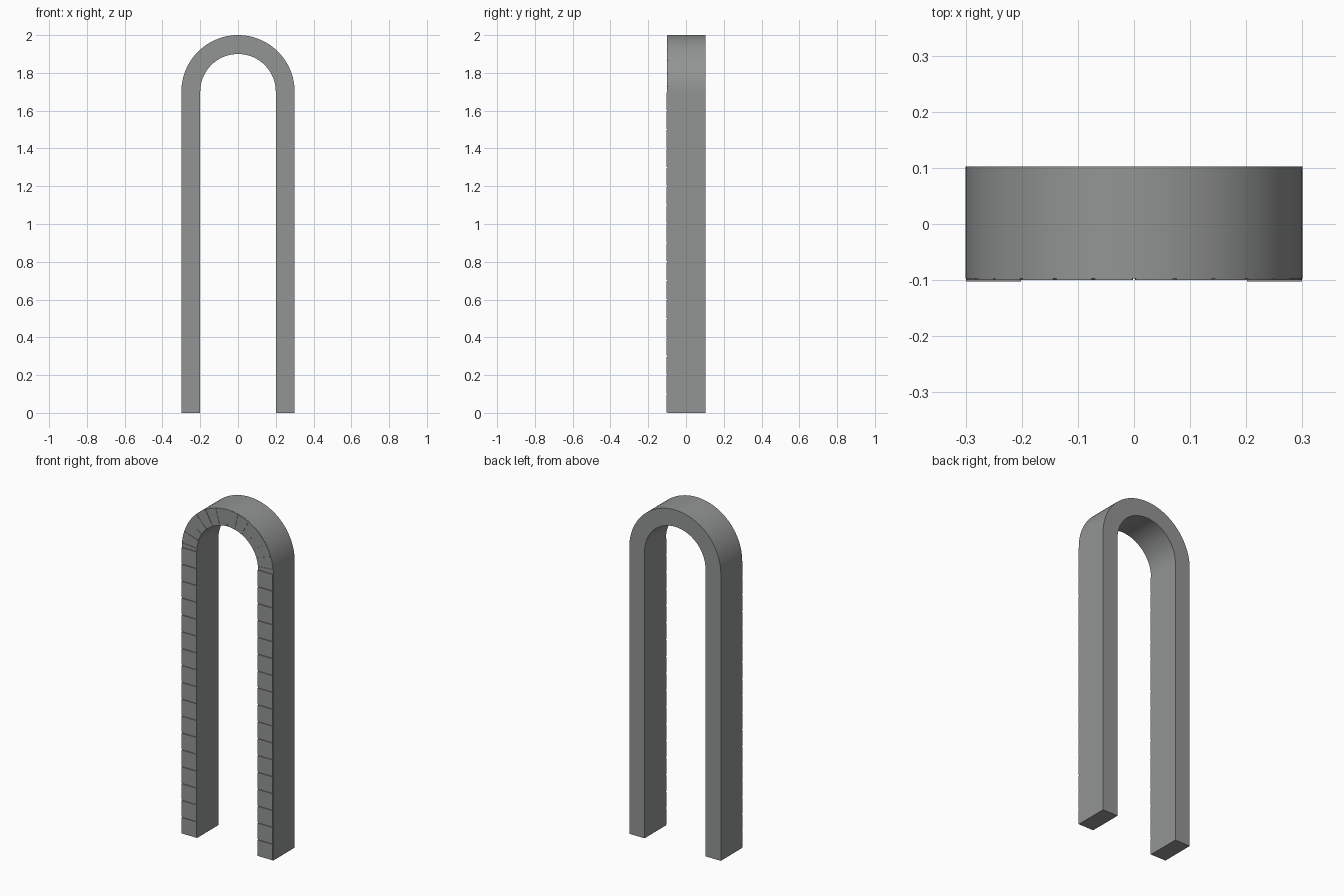
import bpy, bmesh
from math import sin, cos, radians

cube = bpy.data.objects.get("Cube")
if cube:
    bpy.data.objects.remove(cube, do_unlink=True)

stone = bpy.data.materials.new("grey stone")
stone.use_nodes = True
GREY = (0.29, 0.3, 0.295, 1)
stone.diffuse_color = GREY
stone.node_tree.nodes["Principled BSDF"].inputs["Base Color"].default_value = GREY

INNER, OUTER, SPRING = 0.2, 0.3, 1.7
FRONT, BACK = -0.0975, 0.1025
BRICK, GAP = 0.1, 0.006


def finish(name, bm):
    bmesh.ops.recalc_face_normals(bm, faces=bm.faces)
    mesh = bpy.data.meshes.new(name)
    bm.to_mesh(mesh)
    bm.free()
    mesh.materials.append(stone)
    obj = bpy.data.objects.new(name, mesh)
    bpy.context.collection.objects.link(obj)
    return obj


def add_box(bm, x0, x1, y0, y1, z0, z1):
    verts = bmesh.ops.create_cube(bm, size=1)["verts"]
    for v in verts:
        v.co.x = x1 if v.co.x > 0 else x0
        v.co.y = y1 if v.co.y > 0 else y0
        v.co.z = z1 if v.co.z > 0 else z0


def add_arc(bm, start, end, steps, r0, r1, y0, y1):
    """Curved block swept between two angles around the arch centre."""
    rings = []
    for i in range(steps + 1):
        a = radians(start + (end - start) * i / steps)
        rings.append([bm.verts.new((r * cos(a), y, SPRING + r * sin(a)))
                      for r, y in ((r0, y0), (r1, y0), (r1, y1), (r0, y1))])
    for a, b in zip(rings, rings[1:]):
        for k in range(4):
            n = (k + 1) % 4
            bm.faces.new((a[k], a[n], b[n], b[k]))
    bm.faces.new(rings[0])
    bm.faces.new(rings[-1])


# Straight legs with a column of facing bricks on each
for side, sign in (("left", 1), ("right", -1)):
    x0, x1 = sorted((sign * INNER, sign * OUTER))
    bm = bmesh.new()
    add_box(bm, x0, x1, FRONT, BACK, 0, SPRING)
    finish(side + "_leg", bm)

    bm = bmesh.new()
    for i in range(17):
        add_box(bm, x0 + 0.001, x1 - 0.001, FRONT - 0.005, FRONT,
                i * BRICK + GAP / 2, (i + 1) * BRICK - GAP / 2)
    finish(side + "_leg_bricks", bm)

# Half-round arch
bm = bmesh.new()
add_arc(bm, 0, 180, 48, INNER, OUTER, FRONT, BACK)
arch = finish("arch", bm)
arch.data.shade_smooth()
bpy.context.view_layer.objects.active = arch
arch.select_set(True)
bpy.ops.object.shade_smooth_by_angle(angle=radians(30))

# Wedge stones facing the arch, with a joint at the crown
bm = bmesh.new()
joints = [0] + [90 + 14.1 * k for k in range(-6, 7)] + [180]
for a, b in zip(joints, joints[1:]):
    add_arc(bm, a + 0.6, b - 0.6, 4, INNER + 0.001, OUTER - 0.001,
            FRONT - 0.002, FRONT)
finish("arch_stones", bm)
